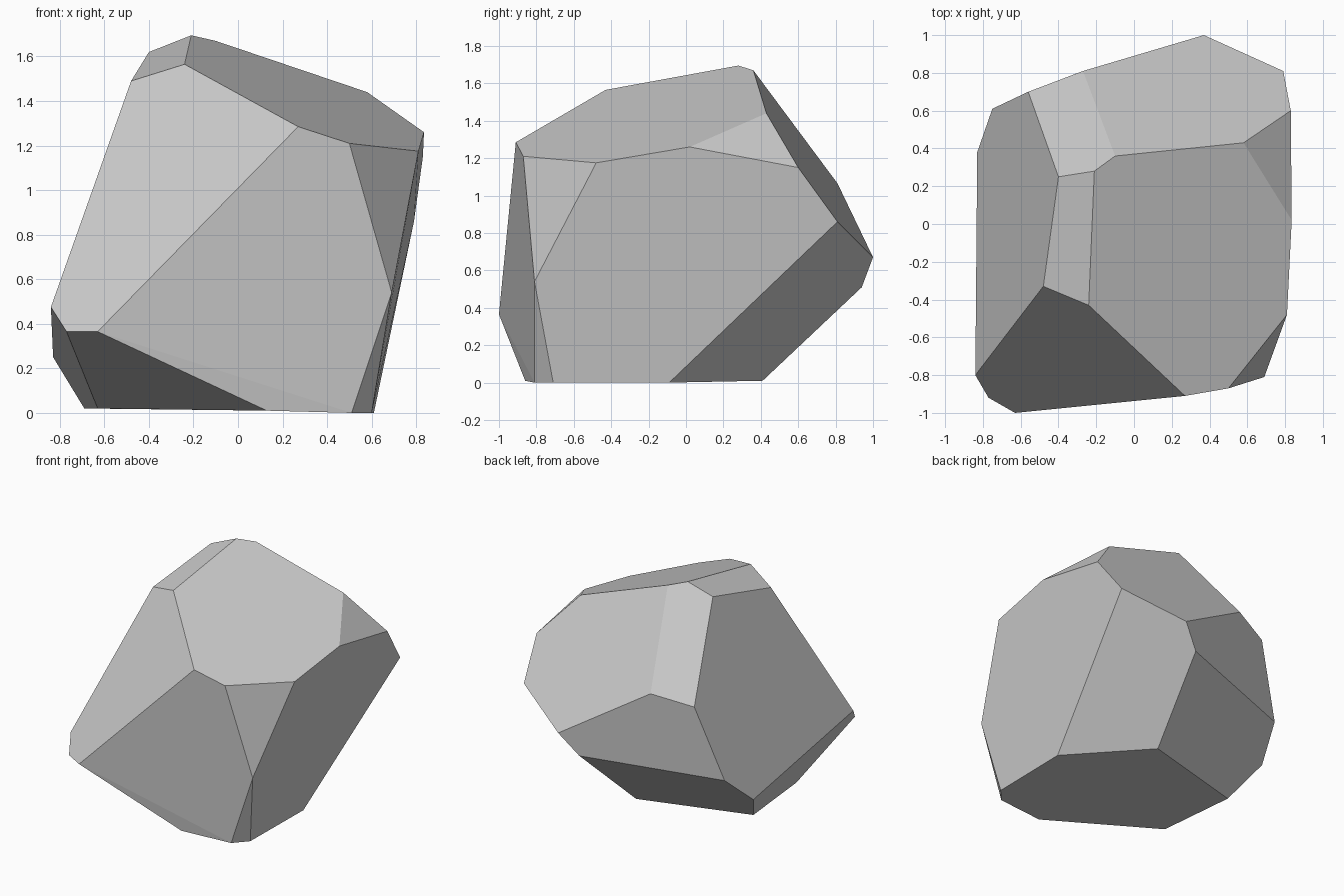
import bpy
import bmesh
import math
from mathutils import Vector

# Remove the default object
default_cube = bpy.data.objects.get("Cube")
if default_cube:
    bpy.data.objects.remove(default_cube, do_unlink=True)


def make_material(name, colour):
    """Create one flat, matte colour."""
    material = bpy.data.materials.new(name)
    material.use_nodes = True
    material.diffuse_color = colour
    shader = material.node_tree.nodes["Principled BSDF"]
    shader.inputs["Base Color"].default_value = colour
    return material


def build_boulder(name, rings, material):
    """Wrap rings of chipped corners (in hundredths) in flat facets."""
    bm = bmesh.new()
    for ring in rings:
        for corner in ring:
            bm.verts.new(Vector(corner) / 100)
    hull = bmesh.ops.convex_hull(bm, input=bm.verts[:])
    spare = [item for item in hull["geom_interior"] + hull["geom_unused"]
             if isinstance(item, bmesh.types.BMVert)]
    bmesh.ops.delete(bm, geom=list(set(spare)), context="VERTS")

    # Merge nearly coplanar triangles into broad facets
    bmesh.ops.dissolve_limit(bm, angle_limit=math.radians(3),
                             verts=bm.verts[:], edges=bm.edges[:])
    bmesh.ops.recalc_face_normals(bm, faces=bm.faces[:])
    for face in bm.faces:
        face.smooth = False

    mesh = bpy.data.meshes.new(name)
    bm.to_mesh(mesh)
    bm.free()
    mesh.materials.append(material)
    boulder = bpy.data.objects.new(name, mesh)
    bpy.context.scene.collection.objects.link(boulder)
    return boulder


# Corners of the sloping top facets
crown = [(-21, 28, 169.5), (-10, 36, 167), (58, 43, 144), (83.5, 2, 126),
         (81, -48, 117.5), (50, -87, 121), (27, -91, 128.5),
         (-24, -43, 156.5), (-48, -33, 149), (-40, 25, 162)]

# Widest corners of the right and back sides
shoulder = [(83, 60, 115), (79, 81, 86), (37, 100, 67),
            (-27, 81, 106.5), (-56, 70, 100)]

# Lower corners where the undercuts begin
waist = [(69, -81, 54), (-63, -100, 36.5), (-77, -92, 36.5),
         (-84, -80, 47.5), (-83, 38, 25), (-75, 61, 46), (23.5, 94, 51)]

# Outline of the underside
base = [(61, -9, 0), (13, 41, 1), (-69, 18, 2), (-63, -42, 2),
        (13, -86, 1), (51, -81, 0), (60, -71, 0)]

stone_grey = make_material("stone grey", (0.6, 0.6, 0.6, 1))
build_boulder("boulder", [crown, shoulder, waist, base], stone_grey)
